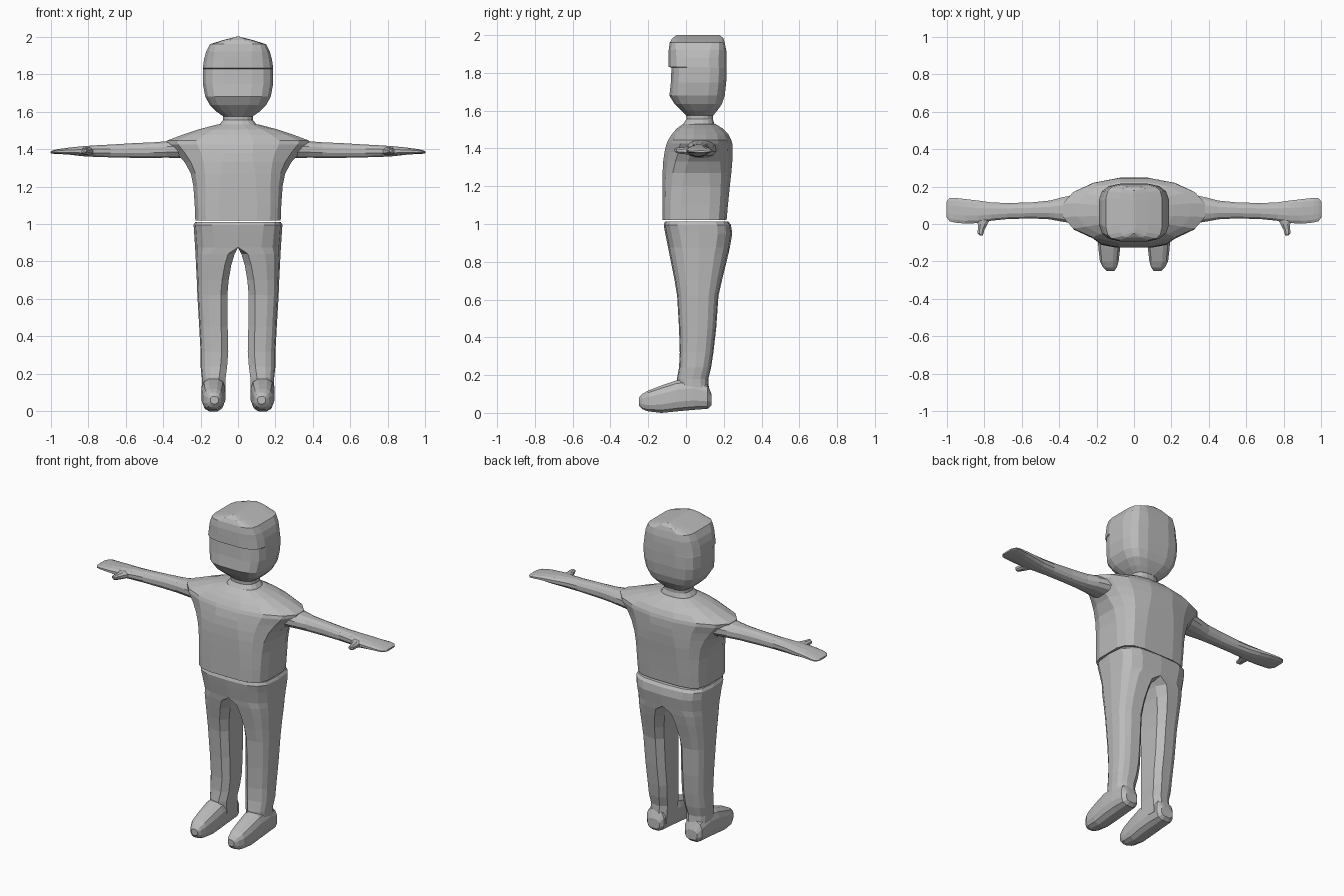
import bpy, bmesh, math
from mathutils import Vector

grey = bpy.data.materials.new("plain_grey")
grey.diffuse_color = (0.5, 0.5, 0.5, 1)


def power(v, n):
    return math.copysign(abs(v) ** (2 / n), v)


def loop(u0, u1, v0, v1, n, count=16):
    """Rounded rectangle between the given limits."""
    cu, cv, ru, rv = (u0 + u1) / 2, (v0 + v1) / 2, (u1 - u0) / 2, (v1 - v0) / 2
    angles = [2 * math.pi * (i + 0.5) / count for i in range(count)]
    pts = [(power(math.cos(a), n), power(math.sin(a), n)) for a in angles]
    mu, mv = max(p[0] for p in pts), max(p[1] for p in pts)
    return [(cu + ru * p[0] / mu, cv + rv * p[1] / mv) for p in pts]


def loft(name, rings, mirror=False):
    """Skin a list of equal point rings and close both ends."""
    bm = bmesh.new()
    rows = [[bm.verts.new(p) for p in ring] for ring in rings]
    for a, b in zip(rows, rows[1:]):
        for i in range(len(a)):
            j = (i + 1) % len(a)
            bm.faces.new((a[i], a[j], b[j], b[i]))
    bm.faces.new(rows[0])
    bm.faces.new(rows[-1])
    bmesh.ops.recalc_face_normals(bm, faces=bm.faces)
    # drop the inner wall on the symmetry plane
    wall = [f for f in bm.faces if all(abs(v.co.x) < 1e-4 for v in f.verts)]
    bmesh.ops.delete(bm, geom=wall, context='FACES')
    mesh = bpy.data.meshes.new(name)
    bm.to_mesh(mesh)
    bm.free()
    mesh.materials.append(grey)
    ob = bpy.data.objects.new(name, mesh)
    bpy.context.collection.objects.link(ob)
    if mirror:
        ob.modifiers.new("mirror", 'MIRROR').merge_threshold = 0.001
    return ob


def stack(name, rows):
    """Upright loft from rows of z, half width, front, back, squareness."""
    loft(name, [[(x, y, z) for x, y in loop(-w, w, f, b, n)]
                for z, w, f, b, n in rows])


# head, with a brow step above the face
stack("head", [
    (1.575, 0.08, 0.00, 0.145, 2.5), (1.60, 0.115, -0.025, 0.165, 3),
    (1.635, 0.15, -0.06, 0.19, 3.5), (1.68, 0.175, -0.088, 0.205, 3.5),
    (1.75, 0.188, -0.08, 0.213, 3.5), (1.828, 0.188, -0.077, 0.215, 3.5),
    (1.832, 0.188, -0.093, 0.215, 3.5), (1.88, 0.181, -0.093, 0.215, 3.5),
    (1.92, 0.17, -0.092, 0.213, 4), (1.96, 0.15, -0.086, 0.205, 5),
    (1.983, 0.075, -0.073, 0.198, 5), (2.0, 0.008, -0.05, 0.18, 5)])

stack("neck", [
    (1.51, 0.12, -0.03, 0.165, 2.5), (1.53, 0.10, -0.015, 0.15, 2.5),
    (1.555, 0.08, 0.002, 0.142, 2.5), (1.60, 0.08, 0.00, 0.145, 2.5)])

# shirt, flaring out into the short sleeves
stack("shirt", [
    (1.02, 0.228, -0.125, 0.215, 4), (1.10, 0.231, -0.125, 0.222, 4),
    (1.20, 0.238, -0.125, 0.232, 3.6), (1.27, 0.252, -0.124, 0.24, 3.2),
    (1.33, 0.285, -0.121, 0.245, 2.6), (1.38, 0.33, -0.114, 0.247, 2.2),
    (1.425, 0.375, -0.103, 0.245, 2.1), (1.445, 0.38, -0.094, 0.24, 2.1),
    (1.475, 0.30, -0.075, 0.225, 2.2), (1.505, 0.21, -0.05, 0.195, 2.3),
    (1.53, 0.115, -0.015, 0.155, 2.4)])


def leg_ring(z, xin, xout, front, back, n):
    """Half oval outside, four points down the inner side."""
    soft = 0.035 if xin > 0 else 0
    cx, cy, ry = xin + soft, (front + back) / 2, (back - front) / 2
    ring = []
    for i in range(9):
        a = math.pi * (i / 8 - 0.5)
        ring.append((cx + (xout - cx) * power(max(math.cos(a), 0), n),
                     cy + ry * power(math.sin(a), n), z))
    return ring + [(xin, cy + ry * t, z) for t in (0.65, 0.22, -0.22, -0.65)]


# trousers, split into two legs below the crotch
loft("trousers", [leg_ring(*r) for r in (
    (1.012, 0, 0.228, -0.112, 0.225, 3.6), (0.995, 0, 0.237, -0.118, 0.238, 3.6),
    (0.95, 0, 0.234, -0.110, 0.245, 3.4), (0.875, 0, 0.229, -0.095, 0.232, 3.2),
    (0.84, 0.018, 0.227, -0.088, 0.224, 3), (0.78, 0.036, 0.224, -0.076, 0.21, 3),
    (0.70, 0.05, 0.22, -0.06, 0.19, 3), (0.62, 0.057, 0.217, -0.047, 0.172, 3),
    (0.45, 0.055, 0.207, -0.037, 0.16, 3), (0.32, 0.052, 0.20, -0.033, 0.145, 3),
    (0.24, 0.058, 0.20, -0.037, 0.133, 2.8), (0.18, 0.066, 0.193, -0.048, 0.118, 2.8),
    (0.07, 0.068, 0.192, -0.04, 0.125, 2.8))], mirror=True)

# feet, heel to toe
loft("feet", [[(x, y, z) for x, z in loop(x0, x1, z0, z1, n, 12)]
              for y, x0, x1, z0, z1, n in (
    (0.135, 0.09, 0.17, 0.04, 0.10, 2.8), (0.115, 0.073, 0.19, 0.022, 0.15, 2.8),
    (0.04, 0.068, 0.195, 0.016, 0.18, 2.8), (-0.05, 0.068, 0.195, 0.008, 0.172, 2.8),
    (-0.13, 0.074, 0.19, 0.0, 0.145, 2.8), (-0.20, 0.082, 0.182, 0.008, 0.118, 2.8),
    (-0.232, 0.092, 0.165, 0.02, 0.10, 2.8), (-0.25, 0.105, 0.147, 0.04, 0.08, 2.5))],
    mirror=True)

# arms ending in flat mitten hands
loft("arms", [[(x, y, z) for y, z in loop(y0, y1, z0, z1, 2.4, 12)]
              for x, y0, y1, z0, z1 in (
    (0.30, 0.0, 0.16, 1.352, 1.45), (0.38, 0.012, 0.143, 1.354, 1.442),
    (0.45, 0.025, 0.125, 1.353, 1.436), (0.55, 0.03, 0.115, 1.353, 1.432),
    (0.68, 0.026, 0.112, 1.356, 1.424), (0.76, 0.018, 0.115, 1.358, 1.42),
    (0.83, 0.005, 0.125, 1.362, 1.415), (0.90, 0.002, 0.133, 1.37, 1.408),
    (0.96, 0.008, 0.14, 1.374, 1.40), (0.985, 0.015, 0.138, 1.375, 1.394),
    (1.0, 0.035, 0.12, 1.378, 1.388))], mirror=True)

# thumbs
loft("thumbs", [[(x, y, z) for x, z in loop(cx - r, cx + r, cz - h, cz + h, 2.2, 8)]
                for y, cx, r, cz, h in (
    (0.03, 0.805, 0.04, 1.388, 0.022), (0.0, 0.808, 0.026, 1.388, 0.019),
    (-0.03, 0.816, 0.018, 1.388, 0.016), (-0.05, 0.819, 0.016, 1.39, 0.014),
    (-0.062, 0.815, 0.007, 1.392, 0.007))], mirror=True)
